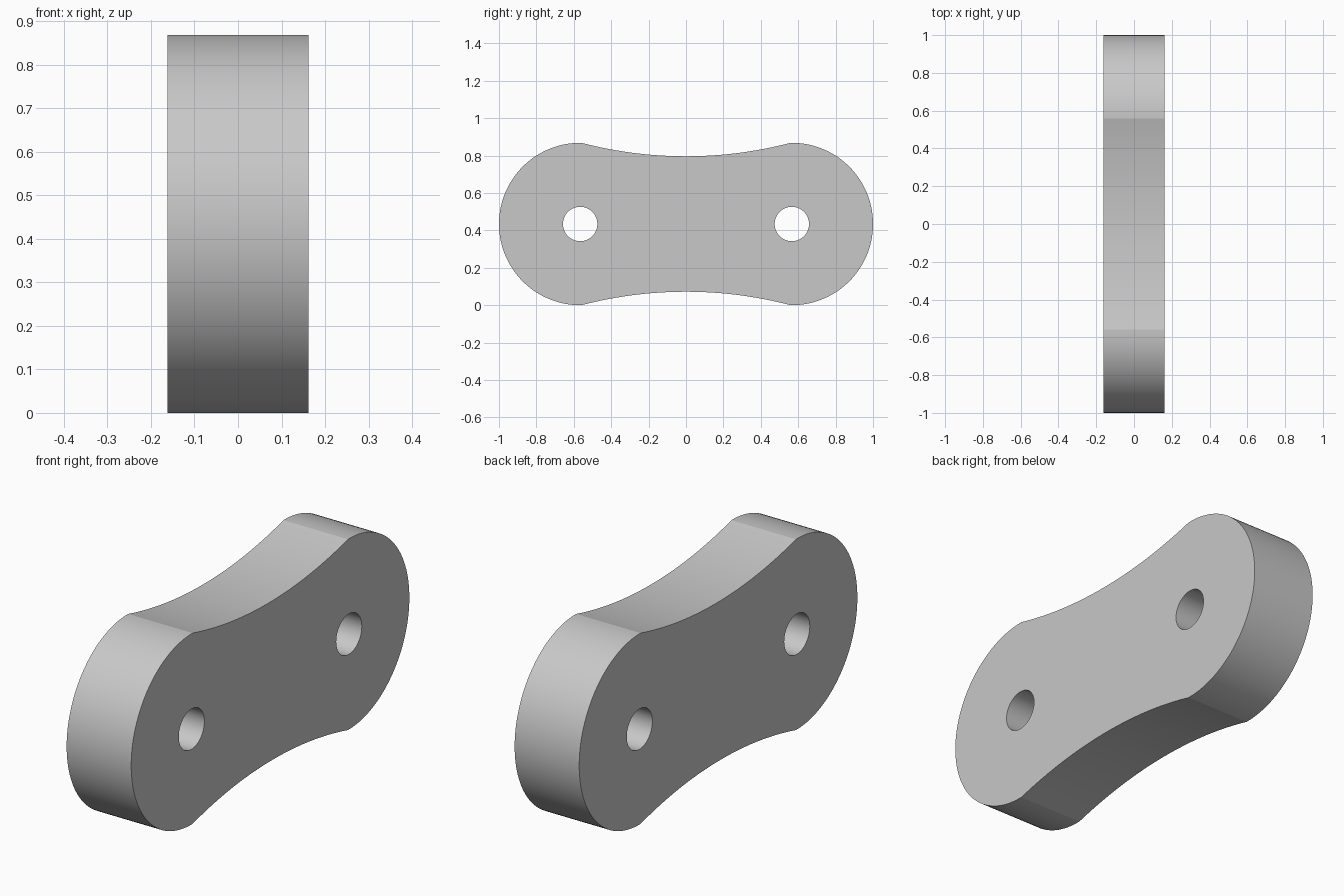
import bpy, bmesh, math

cube = bpy.data.objects.get("Cube")
if cube:
    bpy.data.objects.remove(cube, do_unlink=True)

HALF_THICK = 0.1625
RADIUS = 0.434        # rounded ends
CENTRE = 1 - RADIUS   # hole and end centres along y
HOLE = 0.092
WAIST = 0.362         # half height at the middle


def arc(cy, cz, r, start, end, steps):
    """Points on an arc in the y-z plane, angles in radians."""
    return [(cy + r * math.cos(start + (end - start) * i / steps),
             cz + r * math.sin(start + (end - start) * i / steps))
            for i in range(steps + 1)]


# Outline: one end cap and one concave waist edge, then turned half a round
sweep = math.radians(91)
cap = arc(CENTRE, RADIUS, RADIUS, -sweep, sweep, 60)
corner_y, corner_z = cap[-1][0], cap[-1][1] - RADIUS
sag = corner_z - WAIST
waist_r = (corner_y ** 2 + sag ** 2) / (2 * sag)
half = math.asin(corner_y / waist_r)
waist = arc(0, RADIUS + WAIST + waist_r, waist_r,
            -math.pi / 2 + half, -math.pi / 2 - half, 24)
side = cap + waist[1:-1]
outline = side + [(-y, 2 * RADIUS - z) for y, z in side]
holes = [arc(s * CENTRE, RADIUS, HOLE, 0, math.tau, 48)[:-1] for s in (-1, 1)]

# Fill the profile around the holes and extrude it to a plate
bm = bmesh.new()
edges = []
for loop in [outline] + holes:
    vs = [bm.verts.new((-HALF_THICK, y, z)) for y, z in loop]
    edges += [bm.edges.new((v, vs[(i + 1) % len(vs)])) for i, v in enumerate(vs)]
bmesh.ops.triangle_fill(bm, use_beauty=True, edges=edges, normal=(-1, 0, 0))
result = bmesh.ops.extrude_face_region(bm, geom=bm.faces[:], use_keep_orig=True)
moved = [g for g in result["geom"] if isinstance(g, bmesh.types.BMVert)]
bmesh.ops.translate(bm, verts=moved, vec=(2 * HALF_THICK, 0, 0))
bmesh.ops.recalc_face_normals(bm, faces=bm.faces[:])

# Smooth rims, with sharp borders and sharp corners where cap meets waist
for f in bm.faces:
    f.smooth = abs(f.normal.x) < 0.5
for e in bm.edges:
    e.smooth = e.calc_face_angle(0) < math.radians(9)

mesh = bpy.data.meshes.new("link_plate")
bm.to_mesh(mesh)
bm.free()
plate = bpy.data.objects.new("link_plate", mesh)
bpy.context.collection.objects.link(plate)

# Plain grey
grey = bpy.data.materials.new("light_grey")
grey.use_nodes = True
colour = (0.58, 0.58, 0.58, 1)
grey.diffuse_color = colour
grey.node_tree.nodes["Principled BSDF"].inputs["Base Color"].default_value = colour
mesh.materials.append(grey)
